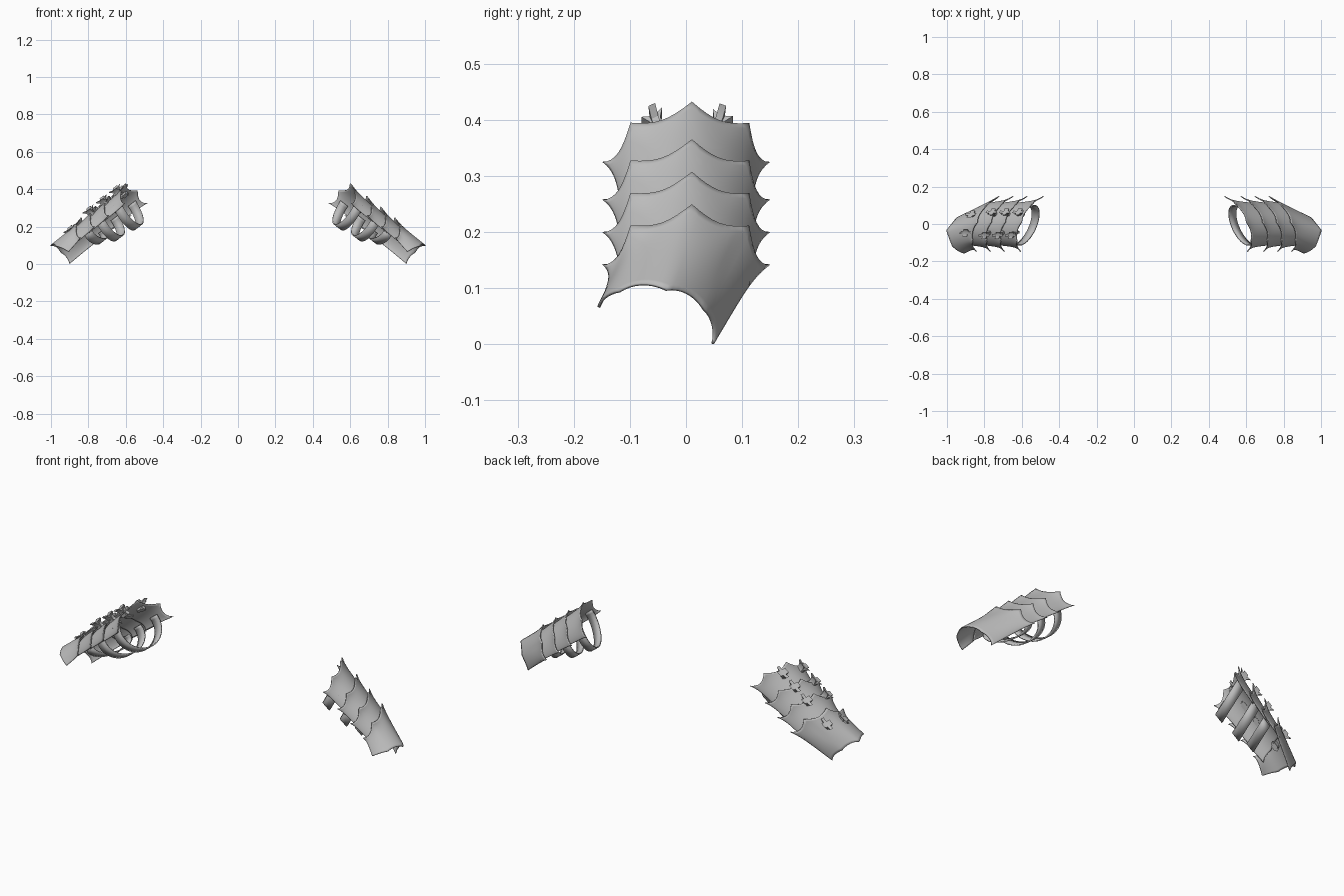
import bpy
import bmesh
from math import sin, cos, pi, exp, radians
from mathutils import Vector, Matrix

cube = bpy.data.objects.get("Cube")
if cube:
    bpy.data.objects.remove(cube, do_unlink=True)

steel = bpy.data.materials.new("grey steel")
steel.use_nodes = True
GREY = (0.5, 0.5, 0.5, 1)
steel.diffuse_color = GREY
steel.node_tree.nodes["Principled BSDF"].inputs["Base Color"].default_value = GREY

# Forearm frame: u runs to the hand, w across to the back, n out of the arm.
# The cross-sections are skewed to the forearm, so w leans inwards.
ORIGIN = Vector((0.545, 0, 0.325))
ALONG = Vector((0.79, 0, -0.61))
ACROSS = Vector((-0.38, 0.925, 0))
OUT = Vector((0.46, 0.08, 0.88))
HALF_WIDTH, HEIGHT = 0.13, 0.098

# How far the ridge, front corner and back corner shift at the wrist
RIDGE_SHIFT = Vector((0.045, -0.043, -0.031))
FRONT_SHIFT = Vector((-0.057, -0.035, 0.024))
BACK_SHIFT = Vector((0.038, -0.073, -0.041))


def place(u, w, n):
    return ORIGIN + ALONG * u + ACROSS * w + OUT * n


def finish(name, bm, side, thickness=0, angle=40):
    for v in bm.verts:
        v.co.x *= side
    bmesh.ops.recalc_face_normals(bm, faces=bm.faces)
    mesh = bpy.data.meshes.new(name)
    bm.to_mesh(mesh)
    bm.free()
    mesh.materials.append(steel)
    obj = bpy.data.objects.new(name, mesh)
    bpy.context.collection.objects.link(obj)
    if thickness:
        mod = obj.modifiers.new("thickness", "SOLIDIFY")
        mod.thickness = thickness
        mod.offset = 0
    bpy.ops.object.select_all(action="DESELECT")
    obj.select_set(True)
    bpy.context.view_layer.objects.active = obj
    bpy.ops.object.shade_smooth_by_angle(angle=radians(angle))


def sheet(name, side, point, cols, rows, thickness):
    """Curved sheet from point(a, b), with a and b from 0 to 1."""
    bm = bmesh.new()
    grid = [[bm.verts.new(point(i / cols, j / rows)) for j in range(rows + 1)]
            for i in range(cols + 1)]
    for i in range(cols):
        for j in range(rows):
            bm.faces.new((grid[i][j], grid[i + 1][j], grid[i + 1][j + 1], grid[i][j + 1]))
    finish(name, bm, side, thickness)


def cusp(t):
    """1 at the pointed corners of a scalloped edge, 0 in the hollows."""
    d = abs(t) % 0.5
    return (1 - min(d, 0.5 - d) / 0.25) ** 2


# Arched plate with scalloped, flared upper edge
def plate(name, side, start, end, last):
    def point(a, s):
        t = 2 * a - 1
        c = cusp(t)
        top = start + 0.02 * (1 - c)
        low = end - 0.007 * (1 - c)
        u = top + (low - top) * s
        flare = (0.06 + 0.14 * c) * exp(-(u - top) / 0.03)
        scale = 1.03 + flare - (0.03 if last else 0.1) * s
        arch = max(cos(t * pi / 2), 0) ** 1.25
        p = place(u, HALF_WIDTH * scale * sin(t * pi / 2), HEIGHT * scale * arch)
        if last:
            # The wrist end rolls towards the front
            corner = BACK_SHIFT if t > 0 else FRONT_SHIFT
            p += RIDGE_SHIFT.lerp(corner, abs(t)) * s ** 1.15
        return p
    sheet(name, side, point, 32, 16, 0.005)


# Strap that closes the arch under the arm
def strap(name, side, u, radius, depth):
    def point(a, b):
        ang = radians(-20 + 220 * a)
        return place(u + 0.05 * (b - 0.5), radius * cos(ang) - 0.008, -depth * sin(ang))
    sheet(name, side, point, 28, 1, 0.006)


# Flared stud: two crossed, waisted blades with horned, hollow tops
def stud(name, side, u, w, n, angle):
    half = [(0.024, -0.012), (0.016, 0.008), (0.019, 0.022), (0.036, 0.038), (0.016, 0.033)]
    outline = half + [(-p, h) for p, h in reversed(half)]
    roll = Matrix.Rotation(-angle, 3, "X")
    foot = Vector((u, w, n))
    bm = bmesh.new()
    for turn, width, thick in ((0, 1, 0.007), (pi / 2, 0.6, 0.014)):
        blade = roll @ Matrix.Rotation(turn, 3, "Z")
        rings = [[bm.verts.new(place(*(foot + blade @ Vector((p * width, k * thick, h)))))
                  for p, h in outline] for k in (-1, 1)]
        for ring in rings:
            bm.faces.new(ring)
        for i in range(len(outline)):
            j = (i + 1) % len(outline)
            bm.faces.new((rings[0][i], rings[0][j], rings[1][j], rings[1][i]))
    finish(name, bm, side, angle=30)


PLATES = {"elbow_plate": (0, 0.16), "upper_plate": (0.11, 0.26),
          "lower_plate": (0.205, 0.36), "wrist_plate": (0.3, 0.465)}
STRAPS = {"elbow_strap": (0.055, 0.114, 0.108), "middle_strap": (0.175, 0.112, 0.092),
          "wrist_strap": (0.265, 0.108, 0.048)}

for side, label in ((1, "left"), (-1, "right")):
    for part, (start, end) in PLATES.items():
        plate(f"{label}_{part}", side, start, end, part == "wrist_plate")
    for part, (u, radius, depth) in STRAPS.items():
        strap(f"{label}_{part}", side, u, radius, depth)

# Two rows of studs, on the right bracer only
for i, u in enumerate((0.05, 0.14, 0.23, 0.375)):
    wrist = i == 3
    for row, degrees, shift in (("front", -27, -0.01), ("back", 21, 0)):
        angle = radians(degrees)
        w = HALF_WIDTH * sin(angle) * (0.75 if wrist else 1)
        n = HEIGHT * cos(angle) ** 1.25 - (0.017 if wrist else 0)
        stud(f"right_{row}_stud_{i + 1}", -1, u + shift, w, n, angle)
